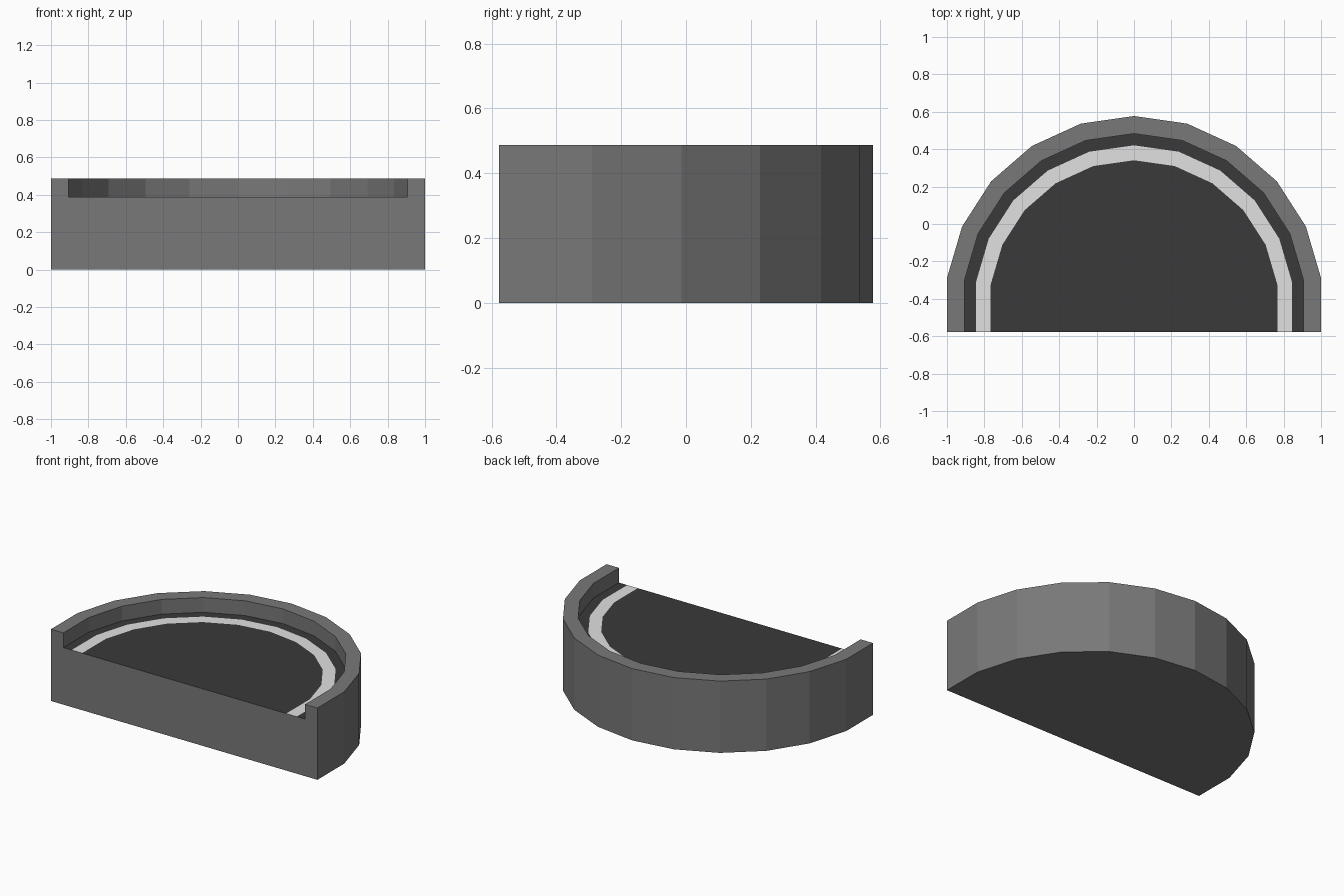
import bpy, bmesh, math

if "Cube" in bpy.data.objects:
    bpy.data.objects.remove(bpy.data.objects["Cube"])

FRONT, CENTRE = -0.577, -0.433
TOP, FLOOR = 0.487, 0.387


def material(name, rgb):
    m = bpy.data.materials.new(name)
    m.diffuse_color = (*rgb, 1)
    m.use_nodes = True
    m.node_tree.nodes["Principled BSDF"].inputs["Base Color"].default_value = m.diffuse_color
    return m


grey = material("mid grey", (0.19, 0.19, 0.19))
dark = material("dark grey", (0.042, 0.042, 0.042))
pale = material("pale grey", (0.75, 0.75, 0.75))

bm = bmesh.new()


def arch(half_width, z):
    """Open arch outline, from front right round to front left."""
    step = math.pi / 11
    r = half_width / math.cos(step / 2)
    pts = [(half_width, FRONT)]
    pts += [(r * math.cos((k + .5) * step), CENTRE + r * math.sin((k + .5) * step))
            for k in range(11)]
    pts.append((-half_width, FRONT))
    return [bm.verts.new((x, y, z)) for x, y in pts]


# Nested arches: outer wall, rim, inner wall, floor border, painted band
loops = [arch(w, z) for w, z in ((1, 0), (1, TOP), (0.907, TOP),
                                 (0.907, FLOOR), (0.845, FLOOR), (0.766, FLOOR))]
for (a, b), mat in zip(zip(loops, loops[1:]), (0, 0, 0, 1, 2)):
    for i in range(len(a) - 1):
        bm.faces.new((a[i], a[i + 1], b[i + 1], b[i])).material_index = mat

# Floor centre, underside and flat front
bm.faces.new(loops[-1]).material_index = 1
bm.faces.new(loops[0][::-1])
bm.faces.new([l[0] for l in loops] + [l[-1] for l in reversed(loops)])
bmesh.ops.recalc_face_normals(bm, faces=bm.faces)

mesh = bpy.data.meshes.new("arched_tray")
bm.to_mesh(mesh)
bm.free()
for m in (grey, dark, pale):
    mesh.materials.append(m)
bpy.context.collection.objects.link(bpy.data.objects.new("arched_tray", mesh))
